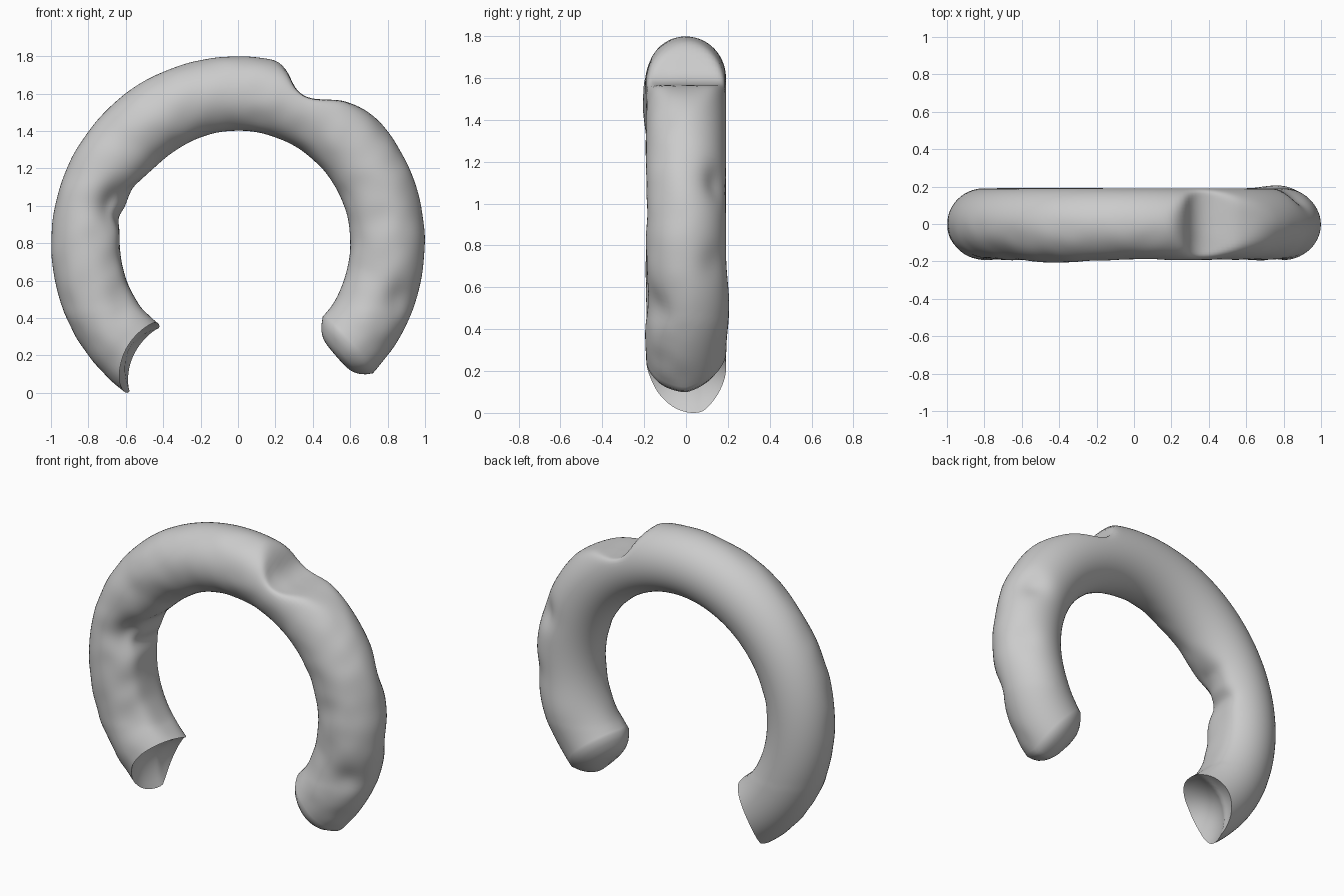
import bpy, bmesh, math
from mathutils import Vector, noise

if "Cube" in bpy.data.objects:
    bpy.data.objects.remove(bpy.data.objects["Cube"])

R, TUBE, CZ = 0.8, 0.2, 0.8
N_LEN, N_RING, N_CAP = 180, 56, 9

# outer radius of the bite in the top, by angle in degrees
NOTCH = [(38, 1.06), (42, 1.01), (48, .977), (54, .945), (58, .905), (62, .87),
         (66, .86), (70, .88), (73.5, .95), (77, 1.0), (81, 1.06)]
# inner radius where the left side is worn
WORN = [(135, .58), (145, .61), (152, .635), (162, .632), (168, .655),
        (174, .635), (198, .628), (214, .622), (224, .60), (232, .58)]
# soft dents (+) and bumps (-): centre, radius, depth
DENTS = [((-.68, -.13, 1.0), .10, .065), ((-.62, -.08, 1.08), .08, .03),
         ((.88, .15, 1.1), .08, .035), ((.87, -.17, .5), .10, .035),
         ((.80, .19, .5), .15, -.018), ((-.4, -.18, 1.5), .2, -.015),
         ((.78, -.19, .95), .07, .012), ((.70, -.19, .62), .08, .012),
         ((.93, .12, .72), .08, .018), ((-.62, -.17, .5), .08, .012)]


def lookup(table, a, default):
    for (a0, v0), (a1, v1) in zip(table, table[1:]):
        if a0 <= a <= a1:
            f = (a - a0) / (a1 - a0)
            return v0 + (v1 - v0) * f
    return default


def soft_min(a, b, k=.03):
    h = max(k - abs(a - b), 0) / k
    return min(a, b) - h * h * k * .25


def end_right(r, y, s):
    u = (r - .6) / .4
    return -49 + (8 - 3 * u) * s ** 4 + 18 * max(0, y)


def end_left(r, y, s):
    u = (r - .6) / .4
    slant = 22 * max(0, .08 - y) + 20 * max(0, y - .08)
    return 227 + 7.5 * u * u - slant - 6 * (1 - s * s)


def point(t, phi, s):
    r, y = R + TUBE * s * math.cos(phi), TUBE * s * math.sin(phi) * .96
    a0, a1 = end_right(r, y, s), end_left(r, y, s)
    a = a0 + (a1 - a0) * t
    r = soft_min(r, lookup(NOTCH, a, 1.1))
    r = -soft_min(-r, -lookup(WORN, a, .5))
    c, d = math.cos(math.radians(a)), math.sin(math.radians(a))
    p = Vector((r * c, y, CZ + r * d))
    core = Vector((R * c, 0, CZ + R * d))
    n = p - core
    if n.length > .02:
        n.normalize()
        push = sum(dep * math.exp(-((p - Vector(q)).length / rad) ** 2)
                   for q, rad, dep in DENTS)
        # hand-worn roughness mostly on the front
        if y < .05:
            push += .006 * noise.noise(p * 9) * min(1, (.05 - y) / .1)
        p -= n * push * s
    return p


bm = bmesh.new()


def ring(t, s):
    return [bm.verts.new(point(t, 2 * math.pi * j / N_RING, s)) for j in range(N_RING)]


# right cap, body and left cap as one run of rings
steps = [(0, i / N_CAP) for i in range(1, N_CAP)]
steps += [(i / N_LEN, 1) for i in range(N_LEN + 1)]
steps += [(1, i / N_CAP) for i in range(N_CAP - 1, 0, -1)]
rings = [ring(t, s) for t, s in steps]
for a, b in zip(rings, rings[1:]):
    for j in range(N_RING):
        k = (j + 1) % N_RING
        bm.faces.new((a[j], a[k], b[k], b[j]))
for t, edge in ((0, rings[0]), (1, rings[-1])):
    tip = bm.verts.new(point(t, 0, 0))
    for j in range(N_RING):
        bm.faces.new((edge[j], edge[(j + 1) % N_RING], tip))

# soften only the rim of the notch and the worn inside
top = [v for v in bm.verts if v.co.z > .45]
for _ in range(4):
    bmesh.ops.smooth_vert(bm, verts=top, factor=.4, use_axis_x=True,
                          use_axis_y=True, use_axis_z=True)
low = min(v.co.z for v in bm.verts)
bmesh.ops.translate(bm, verts=bm.verts, vec=(0, 0, -low))
bmesh.ops.recalc_face_normals(bm, faces=bm.faces)

mesh = bpy.data.meshes.new("bitten_ring")
bm.to_mesh(mesh)
bm.free()
obj = bpy.data.objects.new("bitten_ring", mesh)
bpy.context.collection.objects.link(obj)
bpy.context.view_layer.objects.active = obj
obj.select_set(True)
bpy.ops.object.shade_smooth_by_angle(angle=math.radians(45))
